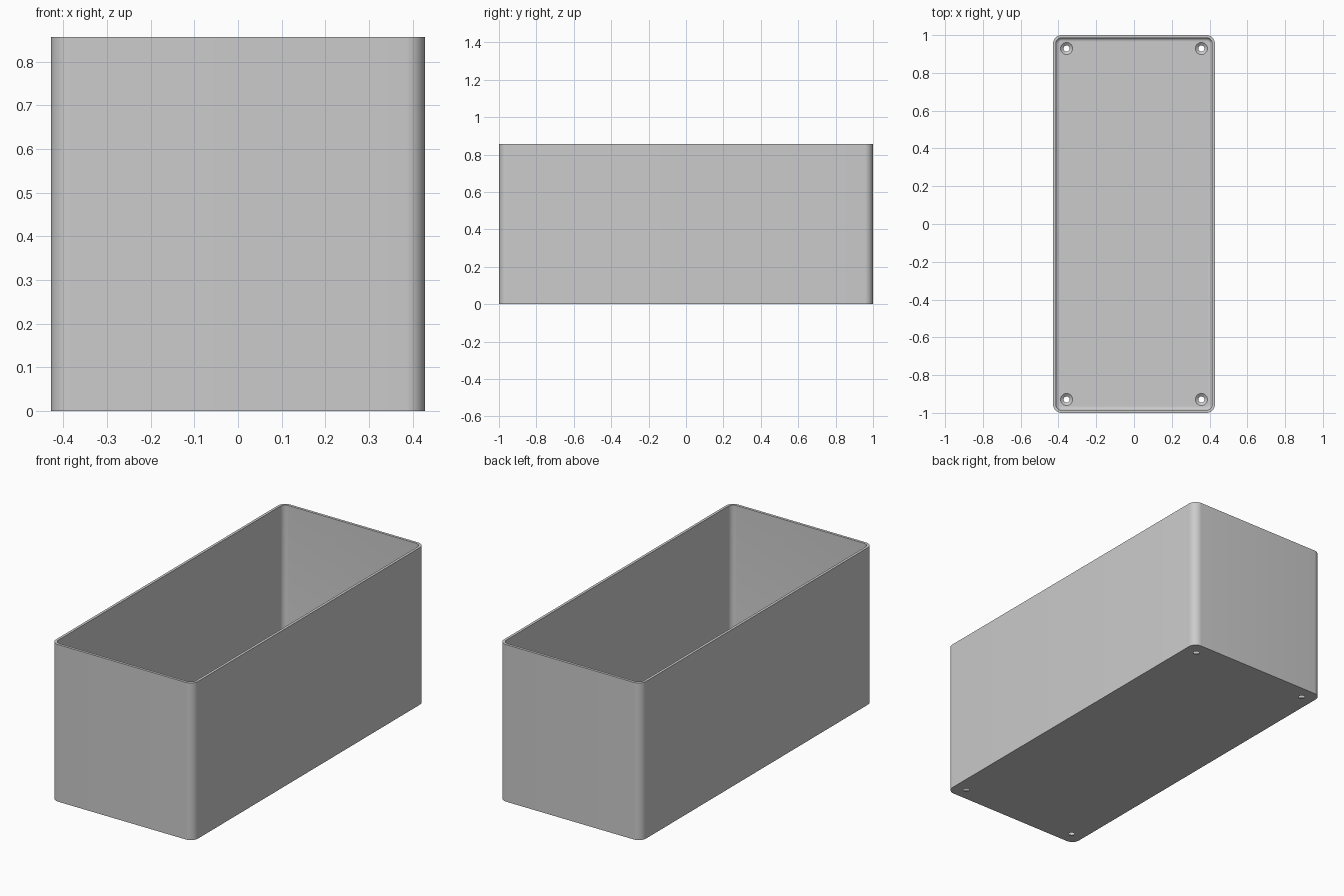
import bpy, bmesh
from math import sin, cos, pi, radians

cube = bpy.data.objects.get("Cube")
if cube:
    bpy.data.objects.remove(cube, do_unlink=True)

HX, HY, HEIGHT = 0.4286, 1.0, 0.857
WALL, FLOOR, CORNER, FILLET = 0.0145, 0.0145, 0.045, 0.018
HOLE_X, HOLE_Y = 0.357, 0.929
STEPS = 10

grey = bpy.data.materials.new("plain grey")
grey.use_nodes = True
grey.diffuse_color = (0.6, 0.6, 0.6, 1)
grey.node_tree.nodes["Principled BSDF"].inputs["Base Color"].default_value = (0.6, 0.6, 0.6, 1)


def finish(bm, name):
    bmesh.ops.recalc_face_normals(bm, faces=bm.faces)
    mesh = bpy.data.meshes.new(name)
    bm.to_mesh(mesh)
    bm.free()
    mesh.materials.append(grey)
    obj = bpy.data.objects.new(name, mesh)
    bpy.context.collection.objects.link(obj)
    return obj


def rounded_ring(bm, inset, z):
    """Rounded rectangle, moved inward from the outer wall."""
    r = CORNER - inset
    ring = []
    for q, (sx, sy) in enumerate(((1, 1), (-1, 1), (-1, -1), (1, -1))):
        for i in range(STEPS + 1):
            a = (q + i / STEPS) * pi / 2
            ring.append(bm.verts.new((sx * (HX - CORNER) + r * cos(a),
                                      sy * (HY - CORNER) + r * sin(a), z)))
    return ring


def circle_ring(bm, x, y, z, r, n=32):
    return [bm.verts.new((x + r * cos(2 * pi * i / n), y + r * sin(2 * pi * i / n), z))
            for i in range(n)]


def loft(bm, rings):
    """Skin a stack of rings and cap both ends."""
    for a, b in zip(rings, rings[1:]):
        for i in range(len(a)):
            j = (i + 1) % len(a)
            bm.faces.new((a[i], a[j], b[j], b[i]))
    bm.faces.new(rings[0])
    bm.faces.new(rings[-1])


# Open box: outer wall, rim, inner wall, filleted floor
profile = [(0, 0), (0, HEIGHT), (WALL, HEIGHT)]
for i in range(7):
    a = i / 6 * pi / 2
    profile.append((WALL + FILLET * (1 - cos(a)), FLOOR + FILLET * (1 - sin(a))))
bm = bmesh.new()
loft(bm, [rounded_ring(bm, inset, z) for inset, z in profile])
box = finish(bm, "open_box")

# Countersunk screw holes in the floor corners
bm = bmesh.new()
for x in (-HOLE_X, HOLE_X):
    for y in (-HOLE_Y, HOLE_Y):
        loft(bm, [circle_ring(bm, x, y, z, r) for z, r in
                  ((-0.02, 0.016), (0.002, 0.016), (FLOOR, 0.032), (FLOOR + 0.015, 0.032))])
cutter = finish(bm, "hole_cutter")
cutter.hide_render = True

cut = box.modifiers.new("screw holes", "BOOLEAN")
cut.operation = "DIFFERENCE"
cut.solver = "EXACT"
cut.object = cutter
bpy.ops.object.select_all(action="DESELECT")
box.select_set(True)
bpy.context.view_layer.objects.active = box
bpy.ops.object.modifier_apply(modifier=cut.name)
bpy.data.objects.remove(cutter, do_unlink=True)
bpy.ops.object.shade_smooth_by_angle(angle=radians(30))
